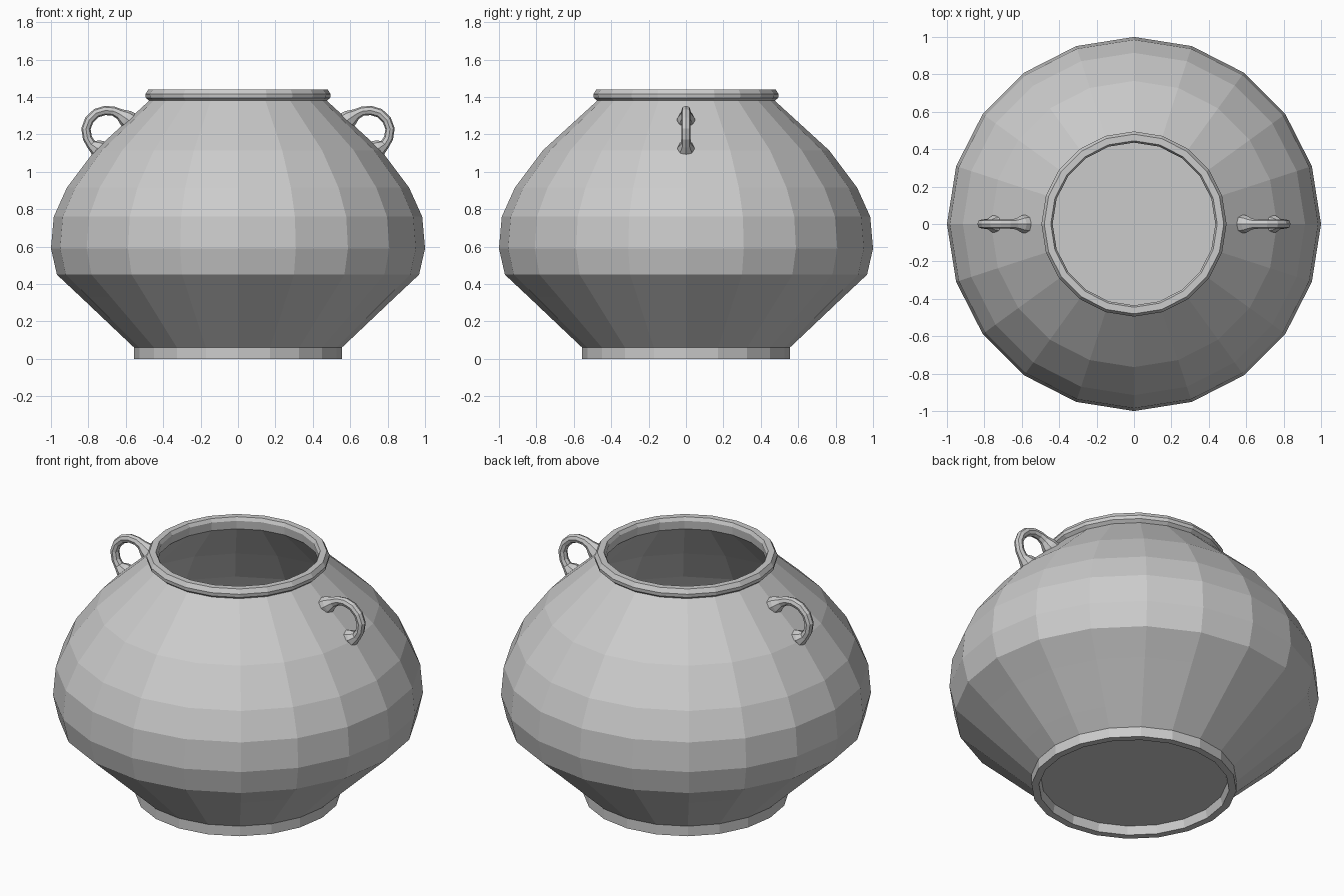
import bpy, bmesh
from math import pi, cos, sin, atan2, hypot
from mathutils import Vector

if "Cube" in bpy.data.objects:
    bpy.data.objects.remove(bpy.data.objects["Cube"])

SIDES = 20

# Wall profile (radius, z): foot ring, outer wall, rim, inner wall, inner floor
PROFILE = [(.505, .05), (.515, 0), (.555, 0), (.555, .06), (.645, .145), (.84, .33),
           (.968, .45), (1.0, .59), (.985, .76), (.915, .915), (.765, 1.115),
           (.475, 1.38), (.493, 1.395), (.495, 1.415), (.48, 1.44), (.445, 1.44),
           (.435, 1.42), (.44, 1.37), (.725, 1.09), (.87, .885), (.935, .745),
           (.95, .59), (.92, .475), (.80, .36), (.60, .17), (.53, .1)]

# Shards: each owns the space where its linear field (a, b, c, d) is the largest
SHARDS = {
    "shard_lower_front": (0, 0, 0, 0),
    "shard_lower_back": (-.097, 1, .14, -.017),
    "shard_lower_left": (-.381, .701, .053, .039),
    "shard_left": (-.892, .361, 1.014, -.905),
    "shard_upper_right": (.425, .425, 1.106, -.804),
    "shard_upper_front": (.306, .286, 1.138, -.802),
    "shard_upper_back": (-.40, .587, 1.075, -.70),
}


def finish(bm, name):
    bmesh.ops.recalc_face_normals(bm, faces=bm.faces)
    me = bpy.data.meshes.new(name)
    bm.to_mesh(me)
    bm.free()
    ob = bpy.data.objects.new(name, me)
    bpy.context.collection.objects.link(ob)
    return ob


def skin(bm, rings):
    """Join rings of points with quads and cap both ends."""
    rings = [[bm.verts.new(p) for p in ring] for ring in rings]
    n = len(rings[0])
    for a, b in zip(rings, rings[1:]):
        for k in range(n):
            bm.faces.new((a[k], a[(k + 1) % n], b[(k + 1) % n], b[k]))
    bm.faces.new(rings[0][::-1])
    bm.faces.new(rings[-1])
    bmesh.ops.recalc_face_normals(bm, faces=bm.faces)


def in_wall(p):
    """True when a point lies inside the clay of the faceted pot."""
    step = 2 * pi / SIDES
    local = atan2(p.y, p.x) % step - step / 2
    r = hypot(p.x, p.y) * cos(local) / cos(step / 2)
    poly = [(0, .05)] + PROFILE + [(0, .1)]
    inside = False
    for (r1, z1), (r2, z2) in zip(poly, poly[1:] + poly[:1]):
        if (z1 > p.z) != (z2 > p.z) and r < r1 + (p.z - z1) * (r2 - r1) / (z2 - z1):
            inside = not inside
    return inside


# Whole pot, turned on the z axis
pot = bmesh.new()
skin(pot, [[(r * cos(2 * pi * k / SIDES), r * sin(2 * pi * k / SIDES), z)
            for k in range(SIDES)] for r, z in PROFILE])

# Break the pot into shards along flat cracks
for name, own in SHARDS.items():
    bm = pot.copy()
    for other in SHARDS.values():
        if other is own:
            continue
        g = Vector(own[:3]) - Vector(other[:3])
        co = g * (-(own[3] - other[3]) / g.length_squared)
        cut = bmesh.ops.bisect_plane(bm, geom=bm.verts[:] + bm.edges[:] + bm.faces[:],
                                     dist=1e-6, plane_co=co, plane_no=-g, clear_outer=True)
        edges = [e for e in cut["geom_cut"] if isinstance(e, bmesh.types.BMEdge)]
        if edges:
            fill = bmesh.ops.triangle_fill(bm, edges=edges, use_beauty=True, normal=-g)
            bad = [f for f in fill["geom"] if isinstance(f, bmesh.types.BMFace)
                   and not in_wall(f.calc_center_median())]
            bmesh.ops.delete(bm, geom=bad, context="FACES_ONLY")
    finish(bm, name)
pot.free()

# Handles: loop path (x, z, tube radius) with flared ends on the shoulder
PATH = [(.57, 1.265, .052), (.60, 1.287, .046), (.632, 1.308, .029), (.665, 1.324, .025),
        (.71, 1.328, .025), (.757, 1.314, .025), (.795, 1.278, .025), (.813, 1.23, .025),
        (.805, 1.18, .025), (.785, 1.147, .027), (.757, 1.128, .045), (.72, 1.112, .052)]


def handle(name, side):
    rings = []
    for i, (x, z, r) in enumerate(PATH):
        a, b = PATH[max(i - 1, 0)], PATH[min(i + 1, len(PATH) - 1)]
        t = Vector((b[0] - a[0], 0, b[1] - a[1])).normalized()
        n = Vector((-t.z, 0, t.x))
        ring = []
        for k in range(8):
            u = 2 * pi * k / 8
            p = Vector((x, 0, z)) + n * (r * cos(u)) + Vector((0, r * sin(u), 0))
            ring.append((side * p.x, p.y, p.z))
        rings.append(ring)
    bm = bmesh.new()
    skin(bm, rings)
    finish(bm, name)


handle("handle_right", 1)
handle("handle_left", -1)
